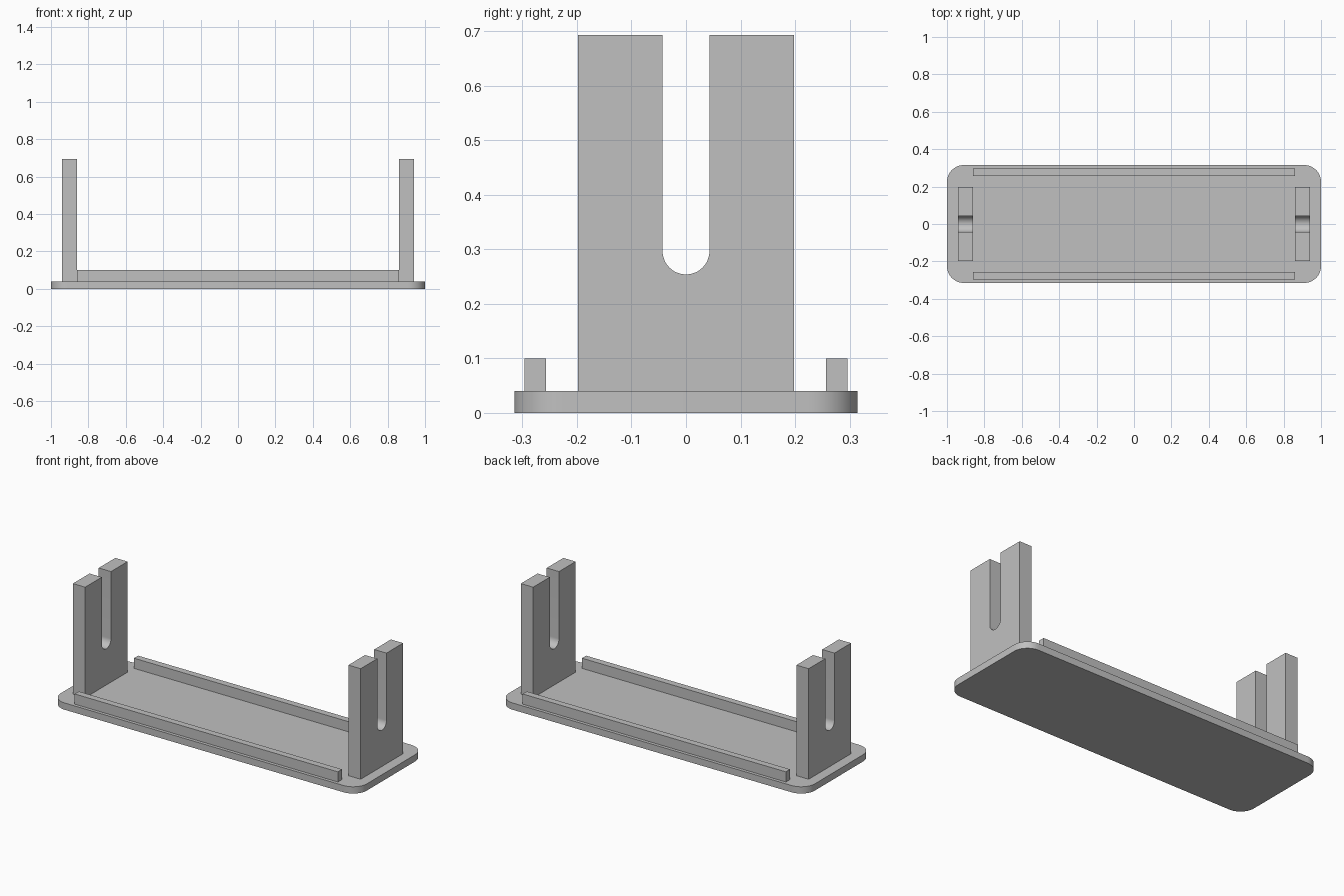
import bpy
import bmesh
from math import cos, sin, pi
from mathutils import Matrix, Vector

cube = bpy.data.objects.get("Cube")
if cube:
    bpy.data.objects.remove(cube, do_unlink=True)

BASE_TOP = 0.04

grey = bpy.data.materials.new("plain grey")
grey.use_nodes = True
grey.diffuse_color = (0.53, 0.53, 0.53, 1)
shader = next(n for n in grey.node_tree.nodes if n.type == 'BSDF_PRINCIPLED')
shader.inputs["Base Color"].default_value = grey.diffuse_color


def arc(cx, cy, radius, start, end, steps):
    """Points along a circular arc."""
    angles = [start + (end - start) * i / steps for i in range(steps + 1)]
    return [(cx + radius * cos(a), cy + radius * sin(a)) for a in angles]


def extrude(name, outline, depth, matrix):
    """Solid made by extruding a flat outline along its local z, then placing it."""
    bm = bmesh.new()
    face = bm.faces.new([bm.verts.new((u, v, 0)) for u, v in outline])
    result = bmesh.ops.extrude_face_region(bm, geom=[face])
    moved = [g for g in result["geom"] if isinstance(g, bmesh.types.BMVert)]
    bmesh.ops.translate(bm, verts=moved, vec=(0, 0, depth))
    bmesh.ops.recalc_face_normals(bm, faces=bm.faces)
    bm.transform(matrix)
    mesh = bpy.data.meshes.new(name)
    bm.to_mesh(mesh)
    bm.free()
    mesh.materials.append(grey)
    obj = bpy.data.objects.new(name, mesh)
    bpy.context.collection.objects.link(obj)
    bpy.ops.object.select_all(action='DESELECT')
    obj.select_set(True)
    bpy.context.view_layer.objects.active = obj
    bpy.ops.object.shade_smooth_by_angle(angle=pi / 6)
    return obj


# Base plate with rounded corners
half_x, half_y, corner = 1.0, 0.315, 0.09
plate = []
for i, (sx, sy) in enumerate([(1, 1), (-1, 1), (-1, -1), (1, -1)]):
    plate += arc(sx * (half_x - corner), sy * (half_y - corner), corner,
                 i * pi / 2, (i + 1) * pi / 2, 12)
extrude("base_plate", plate, BASE_TOP, Matrix.Identity(4))

# End supports: upright plates with a round-bottomed slot open at the top
wall_y, top, slot, slot_z = 0.198, 0.693, 0.043, 0.297
support = [(-wall_y, BASE_TOP), (wall_y, BASE_TOP), (wall_y, top), (slot, top)]
support += arc(0, slot_z, slot, 0, -pi, 24)
support += [(-slot, top), (-wall_y, top)]
# Local x, y, z become world y, z, x
upright = Matrix(((0, 0, 1, 0), (1, 0, 0, 0), (0, 1, 0, 0), (0, 0, 0, 1)))
for name, x in (("left_support", 0.86), ("right_support", -0.94)):
    extrude(name, support, 0.08, Matrix.Translation(Vector((x, 0, 0))) @ upright)

# Low rails along the front and back edges
rail_x, rail_w = 0.86, 0.039
rail = [(-rail_x, 0), (rail_x, 0), (rail_x, rail_w), (-rail_x, rail_w)]
for name, y in (("front_rail", -0.296), ("back_rail", 0.257)):
    extrude(name, rail, 0.06, Matrix.Translation(Vector((0, y, BASE_TOP))))
